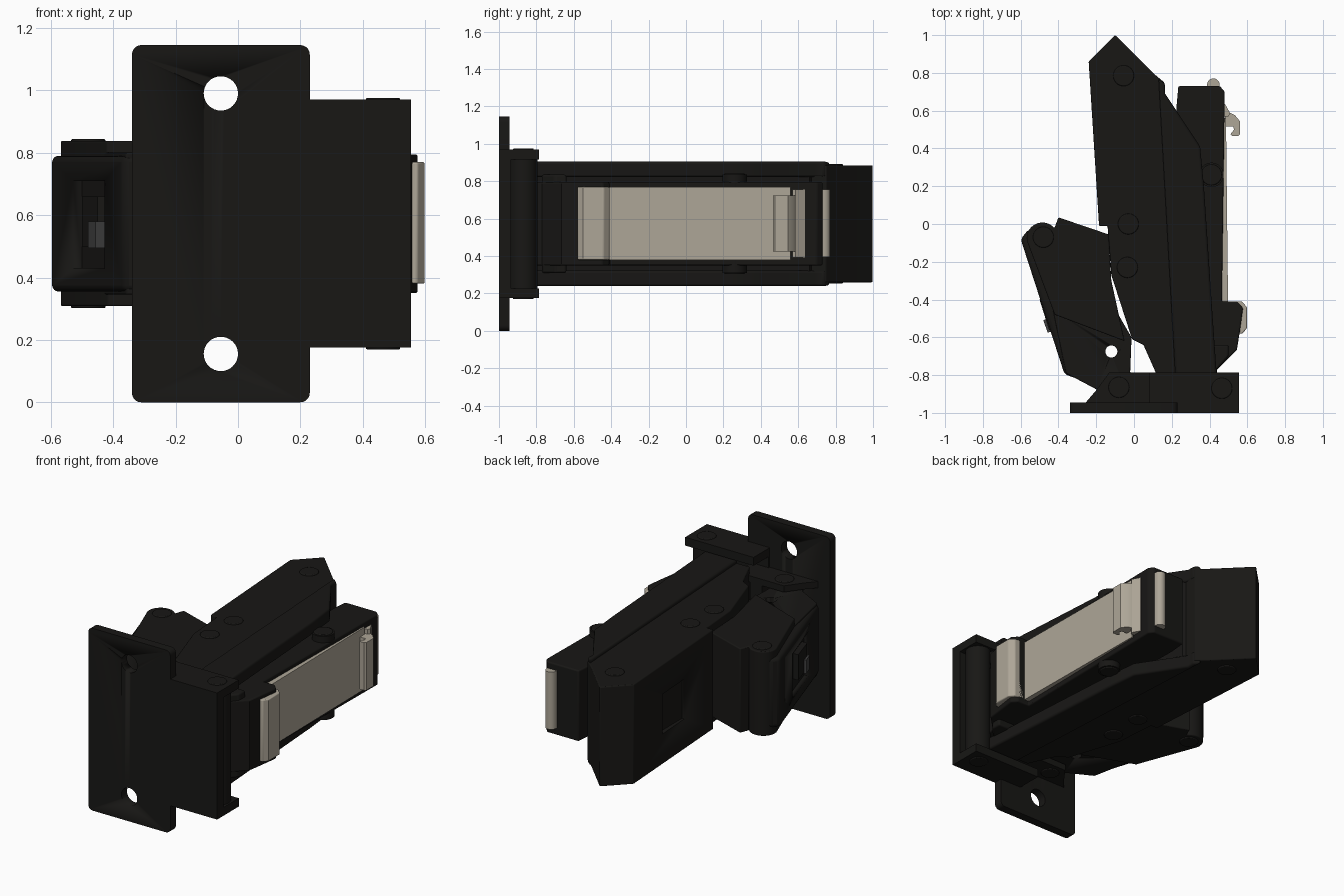
import bpy, bmesh, math
from mathutils import Matrix

if "Cube" in bpy.data.objects:
    bpy.data.objects.remove(bpy.data.objects["Cube"])

ZC = 0.5725  # mirror height of the mechanism


def material(name, rgb):
    m = bpy.data.materials.new(name)
    m.diffuse_color = (*rgb, 1)
    m.use_nodes = True
    m.node_tree.nodes["Principled BSDF"].inputs["Base Color"].default_value = m.diffuse_color
    return m


BLACK = material("black_metal", (0.009, 0.0085, 0.0075))
BEIGE = material("beige_metal", (0.42, 0.38, 0.31))
GREY = material("grey_tab", (0.05, 0.05, 0.05))


def finish(bm, name, mat, bevel):
    bmesh.ops.recalc_face_normals(bm, faces=bm.faces)
    me = bpy.data.meshes.new(name)
    bm.to_mesh(me)
    bm.free()
    me.materials.append(mat)
    ob = bpy.data.objects.new(name, me)
    bpy.context.collection.objects.link(ob)
    if bevel:
        b = ob.modifiers.new("bevel", 'BEVEL')
        b.width, b.segments, b.limit_method = bevel, 3, 'ANGLE'
        b.angle_limit = math.radians(40)
    bpy.ops.object.select_all(action='DESELECT')
    ob.select_set(True)
    bpy.context.view_layer.objects.active = ob
    bpy.ops.object.shade_smooth_by_angle(angle=math.radians(35))
    return ob


def prism(name, pts, lo, hi, mat=BLACK, bevel=0.0, axis='Z'):
    """Extrude a 2D outline between lo and hi along z (xy outline) or y (xz outline)."""
    bm = bmesh.new()
    f = bm.faces.new([bm.verts.new((p[0], p[1], lo) if axis == 'Z' else (p[0], lo, p[1])) for p in pts])
    ext = bmesh.ops.extrude_face_region(bm, geom=[f])
    d = hi - lo
    vs = [v for v in ext['geom'] if isinstance(v, bmesh.types.BMVert)]
    bmesh.ops.translate(bm, verts=vs, vec=(0, 0, d) if axis == 'Z' else (0, d, 0))
    return finish(bm, name, mat, bevel)


def arc(cx, cy, r, a0, a1, n):
    return [(cx + r * math.cos(math.radians(a0 + (a1 - a0) * i / n)),
             cy + r * math.sin(math.radians(a0 + (a1 - a0) * i / n))) for i in range(n + 1)]


def rect(x0, y0, x1, y1):
    return [(x0, y0), (x1, y0), (x1, y1), (x0, y1)]


def rounded(x0, y0, x1, y1, r):
    return (arc(x0 + r, y0 + r, r, 180, 270, 5) + arc(x1 - r, y0 + r, r, 270, 360, 5)
            + arc(x1 - r, y1 - r, r, 0, 90, 5) + arc(x0 + r, y1 - r, r, 90, 180, 5))


def circle(x, y, r, n=32):
    return arc(x, y, r, 0, 360 * (n - 1) / n, n - 1)


def cut(ob, cutter):
    cutter.hide_render = True
    cutter.display_type = 'WIRE'
    cutter.hide_set(True)
    m = ob.modifiers.new("cut", 'BOOLEAN')
    m.operation, m.object, m.solver = 'DIFFERENCE', cutter, 'EXACT'


def pair(name, pts, inner, outer, bevel=0.0):
    """Two matching plates mirrored about the mid height; inner/outer are distances from it."""
    prism(name + "_top", pts, ZC + inner, ZC + outer, BLACK, bevel)
    prism(name + "_bottom", pts, ZC - outer, ZC - inner, BLACK, bevel)


# Mounting plate with two screw holes
plate = prism("mounting_plate", rounded(-0.34, 0, 0.23, 1.145, 0.03), -1, -0.945, axis='Y')
for i, z in enumerate((0.155, 0.99)):
    cut(plate, prism(f"screw_cutter_{i}", circle(-0.055, z, 0.055), -1.1, -0.85, axis='Y'))

# Base bracket: front wall, outer flanges, inner flanges and hinge barrel
prism("base_wall", rect(0.08, 0.175, 0.555, 0.97), -1, -0.935, axis='Y')
pair("base_flange", rect(0.08, -0.96, 0.555, -0.785), 0.345, 0.3975)
pair("link_flange", [(-0.26, -0.95), (0.2, -0.95), (0.2, -0.785), (-0.13, -0.785), (-0.2, -0.88)],
     0.235, 0.275)
prism("base_block", rect(0.02, -0.95, 0.1, -0.785), 0.3, 0.84)
prism("hinge_barrel", circle(0.47, -0.87, 0.075), 0.2, 0.94)

# Long outer arm with end point and shallow window
arm = prism("outer_arm", [(-0.1, 1), (-0.24, 0.86), (-0.185, -0.01), (-0.14, -0.01), (-0.12, -0.27),
                          (-0.01, -0.61), (0.05, -0.64), (0.13, -0.82), (0.24, -0.82),
                          (0.16, 0.75), (0.1, 0.8)], 0.26, 0.885, bevel=0.006)
cut(arm, prism("window_cutter", rect(-0.3, 0.31, -0.19, 0.55), 0.45, 0.7))

# Middle channel: two side plates joined by a web
side = [(0.13, 0.77), (0.165, 0.74), (0.165, 0.69), (0.35, 0.41), (0.37, 0.2), (0.41, -0.4),
        (0.44, -0.83), (0.22, -0.83)]
pair("channel_side", side, 0.25, 0.3325, 0.012)
prism("channel_web", [(0.12, 0.7), (0.18, 0.66), (0.27, -0.8), (0.2, -0.8)], 0.3, 0.84)

# Inner arm that carries the beige strip
prism("inner_arm", [(0.225, 0.62), (0.235, 0.73), (0.455, 0.73), (0.48, 0.7), (0.465, -0.41),
                    (0.545, -0.41), (0.577, -0.445), (0.56, -0.57), (0.545, -0.665), (0.44, -0.77),
                    (0.43, -0.86), (0.25, -0.86)], 0.35, 0.795, bevel=0.008)
prism("inner_arm_lug", circle(0.41, 0.26, 0.065), 0.31, 0.835)
prism("inner_arm_foot", [(0.38, -0.77), (0.44, -0.77), (0.5, -0.7), (0.5, -0.64), (0.38, -0.64)],
      0.31, 0.835, bevel=0.01)

# Beige strip, its lower bend, spring hook and end tongue
prism("strip", [(0.45, 0.56), (0.487, 0.56), (0.498, -0.42), (0.45, -0.42)], 0.38, 0.77, BEIGE)
prism("strip_bend", [(0.5, -0.41), (0.57, -0.41), (0.598, -0.44), (0.598, -0.55), (0.575, -0.58),
                     (0.545, -0.58), (0.55, -0.45), (0.49, -0.43)], 0.38, 0.77, BEIGE, 0.006)
prism("hook_root", [(0.45, 0.63), (0.482, 0.635), (0.51, 0.585), (0.5, 0.57), (0.46, 0.57)],
      0.392, 0.755, BEIGE)
prism("hook", [(0.48, 0.6), (0.505, 0.59), (0.535, 0.575), (0.56, 0.545), (0.56, 0.475), (0.55, 0.465),
               (0.52, 0.465), (0.51, 0.475), (0.53, 0.5), (0.525, 0.515), (0.485, 0.515)],
      0.425, 0.725, BEIGE)
prism("end_tongue", [(0.455, 0.7)] + arc(0.42, 0.738, 0.033, 0, 180, 10) + [(0.385, 0.7)],
      0.395, 0.755, BEIGE)

# Swinging link: knuckle body, cover and lower leg with a through hole
prism("link_body", arc(-0.485, -0.075, 0.083, 40, 190, 14)
      + [(-0.42, -0.48), (-0.05, -0.62), (-0.12, -0.3), (-0.135, -0.055), (-0.4, 0.035)],
      0.308, 0.838, bevel=0.006)
cover = prism("link_cover", [(-0.6, -0.08), (-0.56, -0.03), (-0.4, -0.03), (-0.25, -0.6),
                             (-0.3, -0.82), (-0.368, -0.795)], 0.355, 0.79, bevel=0.02)
leg = prism("link_leg", [(-0.43, -0.45), (-0.36, -0.79), (-0.2, -0.875), (-0.16, -0.94), (-0.01, -0.94),
                         (-0.02, -0.78), (-0.013, -0.6), (-0.1, -0.45)], 0.345, 0.8, bevel=0.006)
cut(leg, prism("link_hole_cutter", circle(-0.12, -0.675, 0.032, 24), 0.1, 1.1))

# Shallow slot in the cover with a small grey tab
cut(cover, prism("slot_cutter", [(-0.56, -0.31), (-0.5, -0.29), (-0.4, -0.6), (-0.46, -0.62)], 0.43, 0.71))
prism("grey_tab", [(-0.48, -0.51), (-0.44, -0.49), (-0.41, -0.56), (-0.457, -0.575)], 0.495, 0.58, GREY)
prism("slot_slider", [(-0.5, -0.4), (-0.46, -0.4), (-0.41, -0.56), (-0.45, -0.56)], 0.5, 0.66)

# Pivot pins standing slightly proud of each part
pins = [("arm_end", -0.055, 0.785, 0.319), ("arm_mid", -0.03, 0, 0.319), ("arm_low", -0.035, -0.23, 0.319),
        ("inner_arm", 0.41, 0.26, 0.269), ("link_knuckle", -0.48, -0.07, 0.271),
        ("link_base", -0.08, -0.865, 0.281), ("base", 0.465, -0.87, 0.403)]
for name, x, y, h in pins:
    prism(name + "_pin", circle(x, y, 0.055), ZC - h, ZC + h, bevel=0.005)
